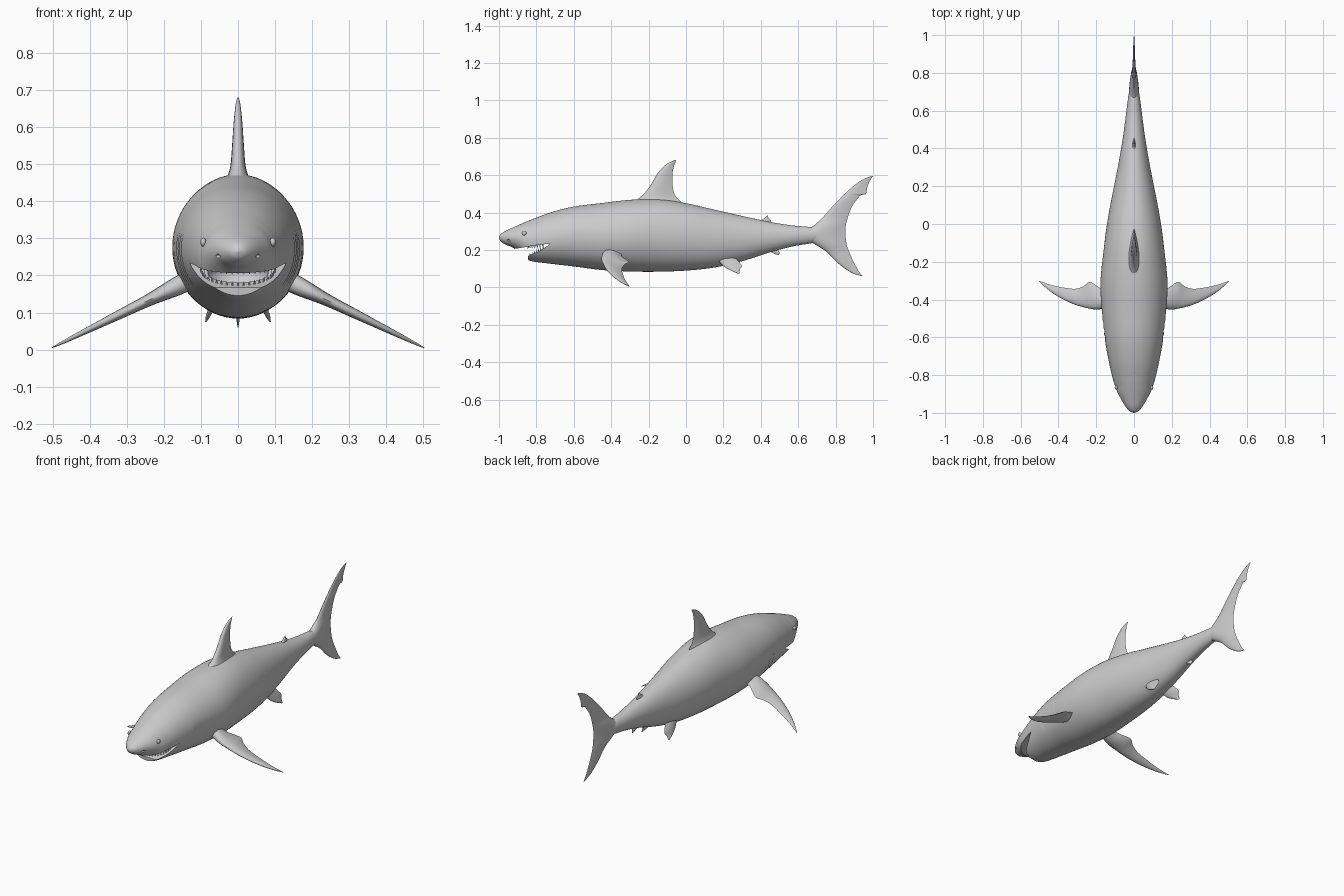
import bpy, bmesh, math
from mathutils import Vector

if "Cube" in bpy.data.objects:
    bpy.data.objects.remove(bpy.data.objects["Cube"])


def spline(rows, steps):
    """Catmull-Rom resampling of table rows."""
    out = []
    n = len(rows)
    for i in range(n - 1):
        a, b, c, d = rows[max(i - 1, 0)], rows[i], rows[i + 1], rows[min(i + 2, n - 1)]
        for k in range(steps):
            t = k / steps
            out.append([0.5 * (2 * q + (r - p) * t + (2 * p - 5 * q + 4 * r - s) * t * t
                               + (3 * q - p - 3 * r + s) * t ** 3)
                        for p, q, r, s in zip(a, b, c, d)])
    out.append(list(rows[-1]))
    return out


def add_mesh(name, bm):
    bmesh.ops.recalc_face_normals(bm, faces=bm.faces)
    me = bpy.data.meshes.new(name)
    bm.to_mesh(me)
    bm.free()
    ob = bpy.data.objects.new(name, me)
    bpy.context.collection.objects.link(ob)
    return ob


def loft(name, rings):
    bm = bmesh.new()
    vs = [[bm.verts.new(p) for p in ring] for ring in rings]
    n = len(vs[0])
    for r0, r1 in zip(vs, vs[1:]):
        for i in range(n):
            bm.faces.new((r0[i], r0[(i + 1) % n], r1[(i + 1) % n], r1[i]))
    bm.faces.new(vs[0])
    bm.faces.new(vs[-1])
    return add_mesh(name, bm)


def smooth(ob, angle=40):
    bpy.ops.object.select_all(action='DESELECT')
    ob.select_set(True)
    bpy.context.view_layer.objects.active = ob
    bpy.ops.object.shade_smooth_by_angle(angle=math.radians(angle))


def ball(name, loc, scale):
    bm = bmesh.new()
    bmesh.ops.create_uvsphere(bm, u_segments=20, v_segments=12, radius=1)
    for v in bm.verts:
        v.co = Vector(v.co[i] * scale[i] + loc[i] for i in range(3))
    return add_mesh(name, bm)


def fin(name, rows, origin=(0, 0, 0), span=(0, 0, 1), normal=(1, 0, 0), steps=4):
    """Rows: span position, leading y, trailing y, half thickness."""
    o, sp, nm = Vector(origin), Vector(span), Vector(normal).normalized()
    us = [0.5 - 0.5 * math.cos(math.pi * i / 10) for i in range(11)]
    loop = [(u, 1) for u in us] + [(u, -1) for u in us[-2:0:-1]]
    rings = []
    for s, lead, trail, th in spline(rows, steps):
        rings.append([o + sp * s + Vector((0, lead + (trail - lead) * u, 0))
                      + nm * (sg * th * 2.6 * math.sqrt(u) * (1 - u)) for u, sg in loop])
    ob = loft(name, rings)
    smooth(ob, 50)
    return ob


# Body: y, top, bottom, half width
body_rows = [(-1, .269, .262, .004), (-.99, .285, .245, .024), (-.965, .302, .229, .046),
             (-.93, .318, .215, .067), (-.89, .336, .188, .088), (-.855, .351, .154, .101),
             (-.82, .365, .139, .112), (-.72, .402, .126, .135), (-.6, .432, .112, .156),
             (-.45, .451, .093, .172), (-.3, .468, .085, .177), (-.15, .472, .084, .162),
             (0, .45, .090, .143), (.15, .416, .106, .116), (.3, .382, .14, .086),
             (.45, .350, .188, .060), (.57, .331, .219, .044), (.67, .322, .236, .031),
             (.75, .305, .255, .018), (.81, .29, .27, .006)]
gills = [-.60, -.565, -.53, -.495, -.46]
rings = []
for y, top, bot, w in spline(body_rows, 8):
    c, h = (top + bot) / 2, (top - bot) / 2
    groove = sum(math.exp(-((y - g) / .008) ** 2) for g in gills)
    ring = []
    for i in range(64):
        a = 2 * math.pi * i / 64
        z = c + h * math.sin(a)
        dent = 1 - .03 * groove * math.exp(-((z - .24) / .06) ** 4)
        ring.append((w * math.cos(a) * dent, y, z))
    rings.append(ring)
body = loft("body", rings)

# Mouth wedge, mouth cavity and nostrils cut from the head
wedge = [(-.725, .234), (-.80, .226), (-.88, .212), (-1.05, .185),
         (-1.05, .05), (-.835, .05), (-.845, .168), (-.78, .197)]
cutters = [loft("mouth_cutter", [[(x, y, z) for y, z in wedge] for x in (-.3, .3)]),
           ball("cavity_cutter", (0, -.765, .205), (.082, .062, .042))]
for s in (-1, 1):
    cutters.append(ball("nostril_cutter", (s * .056, -.95, .252), (.009, .012, .006)))
bpy.context.view_layer.objects.active = body
for cut in cutters:
    m = body.modifiers.new("cut", 'BOOLEAN')
    m.operation = 'DIFFERENCE'
    m.solver = 'EXACT'
    m.object = cut
    bpy.ops.object.modifier_apply(modifier=m.name)
for cut in cutters:
    bpy.data.objects.remove(cut)
smooth(body, 35)


# Teeth: flattened cones along each jaw
def teeth(name, count, width, depth, z_back, z_drop, direction):
    bm = bmesh.new()
    for i in range(count):
        a = math.radians(-78 + 156 * i / (count - 1))
        base = Vector((width * math.sin(a), -.745 - depth * math.cos(a),
                       z_back - z_drop * math.cos(a)))
        along = Vector((math.cos(a), math.sin(a), 0)) * .0065
        out = Vector((math.sin(a), -math.cos(a), 0)) * .003
        tip = bm.verts.new(base + Vector((0, 0, direction * .017)) + out)
        low = base - Vector((0, 0, direction * .006))
        q = [bm.verts.new(low + p) for p in (along, out, -along, -out)]
        bm.faces.new(q)
        for k in range(4):
            bm.faces.new((q[k], q[(k + 1) % 4], tip))
    add_mesh(name, bm)


teeth("lower_teeth", 19, .100, .088, .218, .052, 1)
teeth("upper_teeth", 19, .102, .100, .232, .014, -1)

# Dorsal fins, tail fin and anal fin
fin("dorsal_fin", [(.42, -.30, -.02, .040), (.455, -.28, -.025, .034), (.475, -.255, -.045, .026),
                   (.50, -.225, -.062, .020), (.55, -.187, -.072, .016), (.61, -.152, -.072, .012),
                   (.65, -.115, -.064, .008), (.67, -.085, -.056, .005), (.681, -.058, -.052, .001)])
fin("second_dorsal_fin", [(.335, .36, .44, .012), (.355, .39, .455, .009), (.362, .405, .452, .006),
                          (.372, .42, .441, .005), (.384, .433, .438, .001)])
fin("anal_fin", [(.215, .42, .48, .010), (.192, .45, .497, .007),
                 (.182, .468, .499, .005), (.173, .49, .497, .001)])
fin("tail_fin", [(.06, .938, .946, .001), (.08, .882, .928, .004), (.13, .812, .900, .008),
                 (.19, .752, .872, .012), (.23, .69, .859, .021), (.28, .61, .853, .027),
                 (.328, .68, .854, .021), (.37, .727, .864, .012), (.43, .78, .886, .009),
                 (.48, .828, .922, .007), (.494, .842, .938, .006), (.50, .848, .962, .006),
                 (.535, .887, .969, .005), (.565, .926, .981, .004), (.585, .963, .993, .003),
                 (.595, .99, 1.0, .001)])

# Paired pectoral and pelvic fins, eyes
pectoral = [(.10, -.43, -.34, .028), (.165, -.448, -.345, .025), (.20, -.453, -.325, .021),
            (.235, -.448, -.306, .017), (.265, -.441, -.328, .015), (.31, -.428, -.343, .013),
            (.37, -.402, -.337, .010), (.43, -.366, -.325, .007), (.475, -.33, -.311, .004),
            (.503, -.303, -.300, .001)]
pelvic = [(-.03, .15, .26, .016), (0, .18, .285, .012), (.022, .20, .299, .009),
          (.036, .22, .29, .007), (.052, .25, .287, .005), (.064, .277, .286, .001)]
for s, side in ((-1, "right"), (1, "left")):
    fin("pectoral_fin_" + side, pectoral, (0, 0, .252), (s, 0, -.492), (s * .44, 0, .9))
    fin("pelvic_fin_" + side, pelvic, (s * .062, 0, .135), (s * .4, 0, -.95), (s * .92, 0, .39))
    smooth(ball("eye_" + side, (s * .094, -.865, .29), (.008, .012, .012)), 60)
